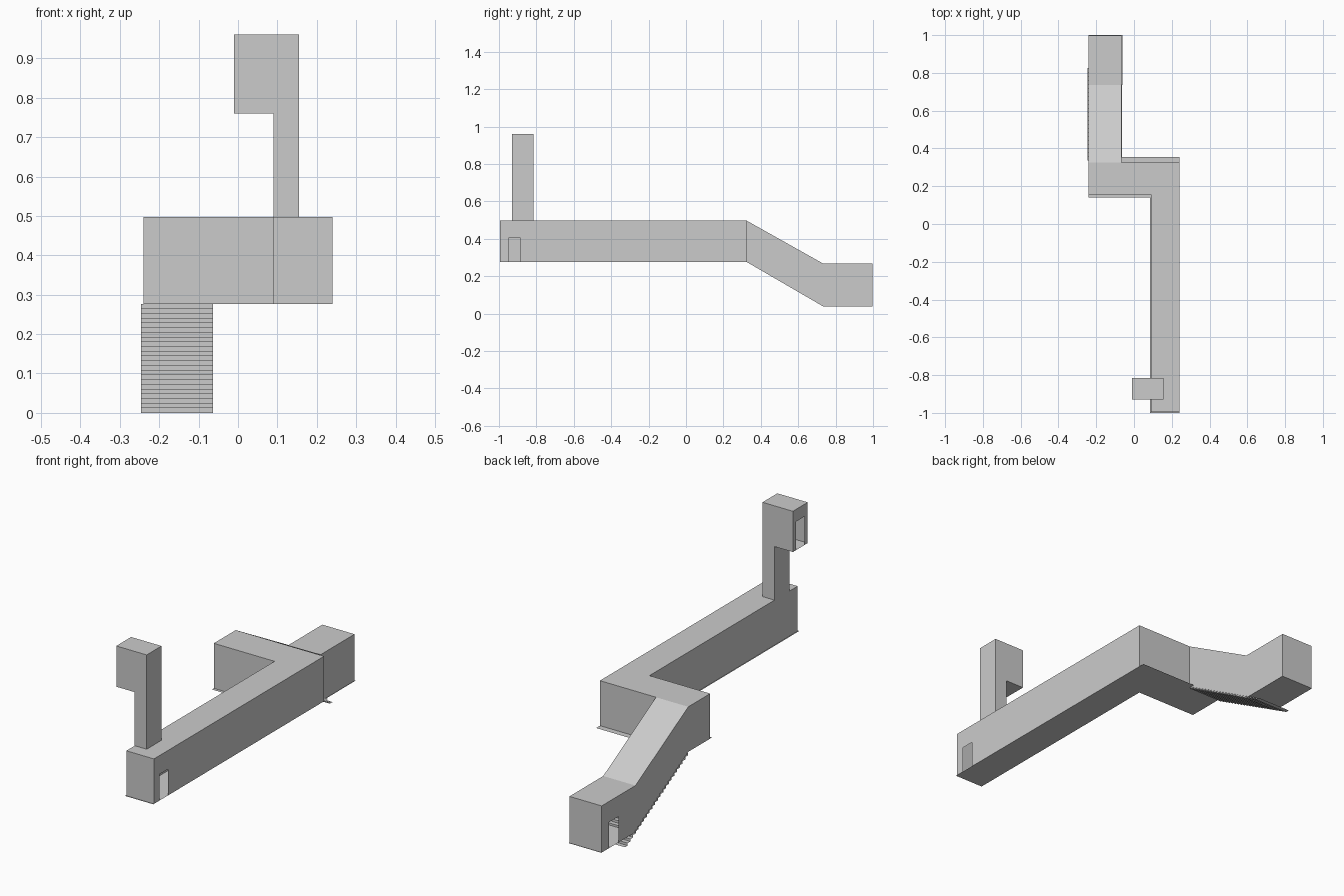
import bpy, bmesh

cube = bpy.data.objects.get("Cube")
if cube:
    bpy.data.objects.remove(cube, do_unlink=True)

grey = bpy.data.materials.new("plain_grey")
grey.use_nodes = True
colour = (0.6, 0.6, 0.6, 1)
grey.diffuse_color = colour
grey.node_tree.nodes["Principled BSDF"].inputs["Base Color"].default_value = colour


def sheets(name, polygons):
    """Thin surface object from a list of polygons, welded, normals outward."""
    mesh = bpy.data.meshes.new(name)
    bm = bmesh.new()
    for poly in polygons:
        bm.faces.new([bm.verts.new(p) for p in poly])
    bmesh.ops.remove_doubles(bm, verts=bm.verts, dist=0.0005)
    bmesh.ops.recalc_face_normals(bm, faces=bm.faces)
    bm.to_mesh(mesh)
    bm.free()
    mesh.materials.append(grey)
    obj = bpy.data.objects.new(name, mesh)
    bpy.context.collection.objects.link(obj)
    return obj


def wall(a, b, z0, z1, door=None):
    """Upright wall from plan point a to b; door = (start, end, top) along y."""
    poly = [(*a, z0)]
    if door:
        start, end, top = door
        poly += [(a[0], start, z0), (a[0], start, top),
                 (a[0], end, top), (a[0], end, z0)]
    return poly + [(*b, z0), (*b, z1), (*a, z1)]


def flat(outline, z):
    return [(x, y, z) for x, y in outline]


# Bent corridor: outer walls and roof, open where the stairway joins
LOW, HIGH = 0.276, 0.497
L, R = -0.24, -0.065          # stairway sides
E, F = 0.24, 0.09             # long corridor sides
FRONT, BACK, INNER = -0.995, 0.325, 0.155
plan = [(L, BACK), (L, INNER), (F, INNER), (F, FRONT),
        (E, FRONT), (E, BACK), (R, BACK)]
parts = []
for a, b in zip(plan, plan[1:]):
    door = (-0.95, -0.885, 0.405) if a == (E, FRONT) else None
    parts.append(wall(a, b, LOW, HIGH, door))
parts.append(flat(plan, HIGH))
sheets("corridor_shell", parts)

# Corridor floor, projecting a little past the walls
sheets("corridor_floor", [flat(
    [(L, 0.14), (0.085, 0.14), (0.085, -1), (E, -1), (E, 0.355),
     (R, 0.355), (R, BACK), (L, BACK)], LOW)])

# Sloping stairway with lower room: one profile for both sides
KNEE, END, BASE, TOP = 0.735, 0.997, 0.038, 0.267
upper = [(BACK, HIGH), (KNEE, TOP), (END, TOP)]
doorway = [(0.94, BASE), (0.94, 0.165), (0.865, 0.165), (0.865, BASE)]


def side(x, notch):
    outline = upper + [(END, BASE)] + notch + [(KNEE, BASE), (BACK, LOW)]
    return [(x, y, z) for y, z in outline]


parts = [side(L, doorway), side(R, []), wall((L, END), (R, END), BASE, TOP)]
for (y0, z0), (y1, z1) in zip(upper, upper[1:]):
    parts.append([(L, y0, z0), (R, y0, z0), (R, y1, z1), (L, y1, z1)])
sheets("stairway_shell", parts)
sheets("lower_room_floor", [flat(
    [(L, KNEE), (-0.062, KNEE), (-0.062, 1), (L, 1)], BASE)])

# Stairs: folded sheet of treads and risers
STEPS = 23
rise, run = LOW / STEPS, (0.825 - 0.335) / STEPS
path = [(0.335, LOW)]
for i in range(STEPS):
    y, z = path[-1]
    path += [(y, z - rise), (y + run, z - rise)]
sheets("stairs", [[(-0.246, *p), (-0.063, *p), (-0.063, *q), (-0.246, *q)]
                  for p, q in zip(path, path[1:])])

# Lookout tower with a head overhanging to one side
Y0, Y1 = -0.93, -0.815
HX, CX, TX = -0.01, 0.09, 0.155
HEAD, PEAK = 0.76, 0.96
profile = [(HX, HEAD), (HX, PEAK), (TX, PEAK), (TX, HIGH), (CX, HIGH), (CX, HEAD)]
parts = [[(x, y, z) for x, z in profile] for y in (Y0, Y1)]
ring = profile[1:] + profile[:1]
for (x0, z0), (x1, z1) in zip(ring, ring[1:]):
    if z0 == z1 == HIGH:      # shaft stays open into the corridor roof
        continue
    parts.append([(x0, Y0, z0), (x0, Y1, z0), (x1, Y1, z1), (x1, Y0, z1)])
parts.append(wall((HX, Y0), (HX, Y1), HEAD, PEAK, (-0.905, -0.84, 0.9)))
sheets("lookout_tower", parts)
